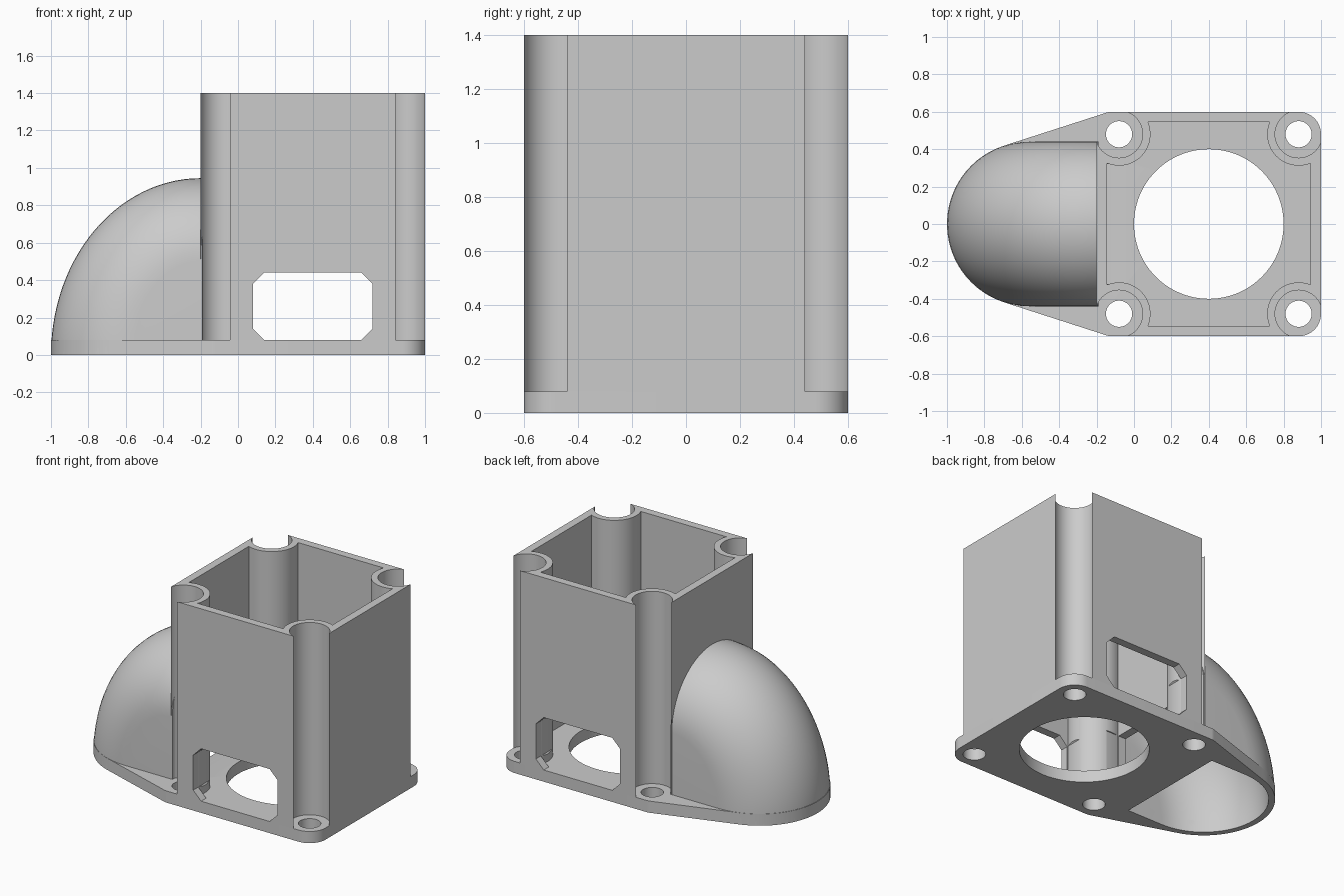
import bpy, bmesh
from math import sin, cos, pi, radians

old = bpy.data.objects.get("Cube")
if old:
    bpy.data.objects.remove(old)

grey = bpy.data.materials.new("plain grey")
grey.use_nodes = True
colour = (0.6, 0.6, 0.6, 1)
grey.diffuse_color = colour
grey.node_tree.nodes["Principled BSDF"].inputs["Base Color"].default_value = colour

WALL, FLOOR, TOP = 0.055, 0.08, 1.4
CORNERS = [(x, y) for x in (-0.08, 0.88) for y in (-0.48, 0.48)]


def finish(bm, name):
    bmesh.ops.recalc_face_normals(bm, faces=bm.faces)
    mesh = bpy.data.meshes.new(name)
    bm.to_mesh(mesh)
    bm.free()
    mesh.materials.append(grey)
    obj = bpy.data.objects.new(name, mesh)
    bpy.context.collection.objects.link(obj)
    return obj


def prism(name, outline, lo, hi, axis="z"):
    """Extrude an outline along z, or an x-z outline along y."""
    bm = bmesh.new()
    place = (lambda p: (p[0], p[1], lo)) if axis == "z" else (lambda p: (p[0], lo, p[1]))
    face = bm.faces.new([bm.verts.new(place(p)) for p in outline])
    new = bmesh.ops.extrude_face_region(bm, geom=[face])["geom"]
    shift = (0, 0, hi - lo) if axis == "z" else (0, hi - lo, 0)
    bmesh.ops.translate(bm, vec=shift, verts=[v for v in new if isinstance(v, bmesh.types.BMVert)])
    return finish(bm, name)


def box(name, x0, x1, y0, y1, z0, z1):
    return prism(name, [(x0, y0), (x1, y0), (x1, y1), (x0, y1)], z0, z1)


def circle(x, y, r, n=64):
    return [(x + r * cos(2 * pi * i / n), y + r * sin(2 * pi * i / n)) for i in range(n)]


def cut(obj, *cutters):
    for cutter in cutters:
        mod = obj.modifiers.new("cut", "BOOLEAN")
        mod.operation, mod.solver, mod.object = "DIFFERENCE", "EXACT", cutter
        bpy.context.view_layer.objects.active = obj
        bpy.ops.object.modifier_apply(modifier=mod.name)
        bpy.data.objects.remove(cutter)


def elbow(name, r, end_x, base_z):
    """Quarter bend with a round nose, filled down to the base."""
    bm = bmesh.new()
    steps = 28
    for i in range(steps + 1):
        t = pi / 2 * i / steps
        for j in range(steps + 1):
            a = pi * j / steps - pi / 2
            reach = r * cos(a)
            bm.verts.new((-0.2 - (0.36 + reach) * cos(t), r * sin(a), (0.505 + reach) * sin(t)))
    for v in list(bm.verts):
        if v.co.z < 0.001:
            bm.verts.new((v.co.x, v.co.y, base_z))
        if v.co.x > -0.201:
            bm.verts.new((end_x, v.co.y, v.co.z))
    for y in (-r, r):
        bm.verts.new((end_x, y, base_z))
    bmesh.ops.remove_doubles(bm, verts=bm.verts, dist=0.0005)
    hull = bmesh.ops.convex_hull(bm, input=bm.verts)
    loose = [g for g in hull["geom_interior"] + hull["geom_unused"] if isinstance(g, bmesh.types.BMVert)]
    bmesh.ops.delete(bm, geom=list(set(loose)), context="VERTS")
    bmesh.ops.dissolve_limit(bm, angle_limit=radians(0.3), verts=bm.verts, edges=bm.edges)
    return finish(bm, name)


def duct_cavity():
    """Hollow of the duct, ending on the ramp that rises to the tower."""
    cavity = elbow("cavity", 0.4, -0.21, -0.05)
    ramp = [(-0.29, -0.2), (-0.29, 0), (-0.045, FLOOR), (0.2, FLOOR), (0.2, -0.2)]
    cut(cavity, prism("ramp", ramp, -1, 1, "y"))
    return cavity


def doorway():
    """Passage from the tower floor into the duct."""
    side = [(-0.29, 0), (-0.045, FLOOR), (-0.045, 0.44), (-0.29, 0.44)]
    return prism("doorway", side, -0.32, 0.32, "y")


# Base plate with tapered nose
bm = bmesh.new()
rim = circle(-0.56, 0, 0.44)
for side in (-1, 1):
    rim += circle(0.88, side * 0.48, 0.12) + circle(-0.12, side * 0.52, 0.08)
for x, y in rim:
    for z in (0, FLOOR):
        bm.verts.new((x, y, z))
hull = bmesh.ops.convex_hull(bm, input=bm.verts)
loose = [g for g in hull["geom_interior"] + hull["geom_unused"] if isinstance(g, bmesh.types.BMVert)]
bmesh.ops.delete(bm, geom=list(set(loose)), context="VERTS")
bmesh.ops.dissolve_limit(bm, angle_limit=radians(0.3), verts=bm.verts, edges=bm.edges)
base = finish(bm, "base_plate")
cut(base, prism("round_opening", circle(0.4, 0, 0.4, 96), -0.1, 0.2))
cut(base, *[prism("screw_hole", circle(x, y, 0.07), -0.1, 0.2) for x, y in CORNERS])
cut(base, duct_cavity(), doorway())

# Tower: open box with thick corner columns, each with an open screw channel
tower = box("tower", -0.2, 1, -0.6, 0.6, FLOOR, TOP)
inside = box("inside", -0.2 + WALL, 1 - WALL, -0.6 + WALL, 0.6 - WALL, 0, TOP + 0.1)
cut(inside, *[prism("column", circle(x, y, 0.168), -0.1, TOP + 0.2) for x, y in CORNERS])
cut(tower, inside)
for x, y in CORNERS:
    sx, sy = (1 if x > 0 else -1), (1 if y > 0 else -1)
    xs = sorted((x - sx * 0.036, x + sx * 0.3))
    ys = sorted((y - sy * 0.036, y + sy * 0.3))
    cut(tower, prism("channel", circle(x, y, 0.126), 0, TOP + 0.1),
        box("corner", *xs, *ys, 0, TOP + 0.1))

# Side windows with clipped corners, and the passage to the duct
half = [(0.26, 0), (0.26, FLOOR), (0.32, 0.14), (0.32, 0.38), (0.26, 0.44)]
outline = [(0.4 + x, z) for x, z in half] + [(0.4 - x, z) for x, z in reversed(half)]
cut(tower, prism("window", outline, -1, 1, "y"), doorway())

# Curved duct
duct = elbow("curved_duct", 0.44, -0.19, 0)
cut(duct, duct_cavity(), doorway())

for obj in (base, tower, duct):
    bpy.ops.object.select_all(action="DESELECT")
    obj.select_set(True)
    bpy.context.view_layer.objects.active = obj
    bpy.ops.object.shade_smooth_by_angle(angle=radians(30))
